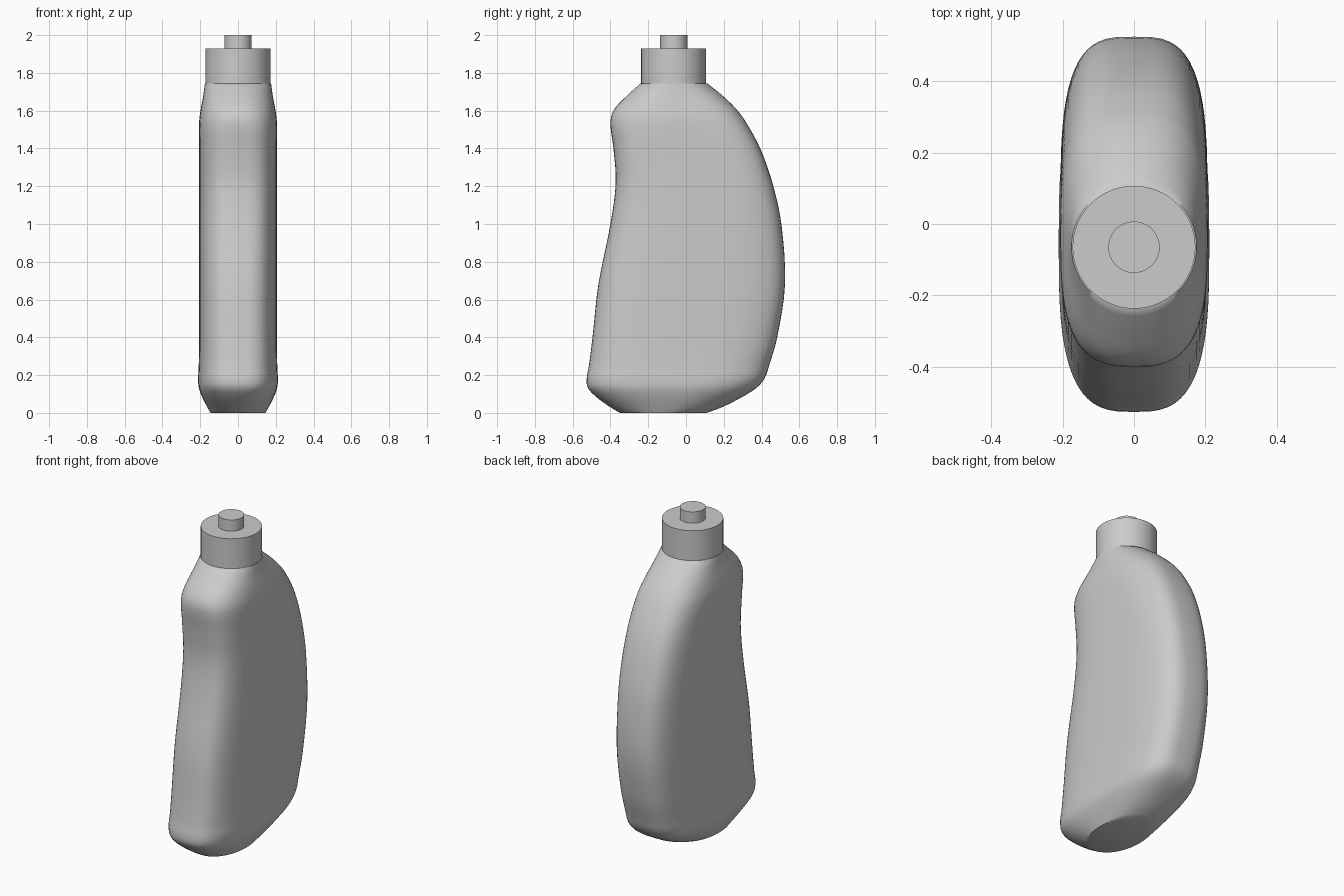
import bpy, bmesh
from math import cos, sin, tau, copysign, radians
from mathutils import Vector

cube = bpy.data.objects.get("Cube")
if cube:
    bpy.data.objects.remove(cube, do_unlink=True)

grey = bpy.data.materials.new("plain grey")
grey.use_nodes = True
colour = (0.6, 0.6, 0.6, 1)
grey.diffuse_color = colour
grey.node_tree.nodes["Principled BSDF"].inputs["Base Color"].default_value = colour

SIDES = 64
STEPS = 4
AXIS_Y = -0.065


def ring_points(z, front, back, half_width, power):
    """Rounded-rectangle cross-section; power 2 is a plain ellipse."""
    middle, half_depth = (front + back) / 2, (back - front) / 2
    points = []
    for i in range(SIDES):
        c, s = cos(tau * i / SIDES), sin(tau * i / SIDES)
        x = copysign(abs(c) ** (2 / power), c) * half_width
        y = copysign(abs(s) ** (2 / power), s) * half_depth
        points.append((x, middle + y, z))
    return points


def loft(name, sections, sharp_angle):
    bm = bmesh.new()
    rings = [[bm.verts.new(p) for p in ring_points(*s)] for s in sections]
    for low, high in zip(rings, rings[1:]):
        for i in range(SIDES):
            j = (i + 1) % SIDES
            bm.faces.new((low[i], low[j], high[j], high[i]))
    bm.faces.new(rings[0][::-1])
    bm.faces.new(rings[-1])
    mesh = bpy.data.meshes.new(name)
    bm.to_mesh(mesh)
    bm.free()
    mesh.materials.append(grey)
    obj = bpy.data.objects.new(name, mesh)
    bpy.context.collection.objects.link(obj)
    bpy.ops.object.select_all(action='DESELECT')
    obj.select_set(True)
    bpy.context.view_layer.objects.active = obj
    bpy.ops.object.shade_smooth_by_angle(angle=radians(sharp_angle))
    return obj


def smooth_path(keys):
    """Spline through the key sections, with slopes scaled to their spacing."""
    keys = [Vector(k) for k in keys]
    last = len(keys) - 1
    slopes = []
    for i in range(last + 1):
        a, b = keys[max(i - 1, 0)], keys[min(i + 1, last)]
        slopes.append((b - a) / (b[0] - a[0]))
    result = []
    for i in range(last):
        p, q = keys[i], keys[i + 1]
        gap = q[0] - p[0]
        m, n = slopes[i] * gap, slopes[i + 1] * gap
        for k in range(STEPS):
            t = k / STEPS
            u = 1 - t
            result.append(p * (u * u * (1 + 2 * t)) + m * (t * u * u)
                          + q * (t * t * (3 - 2 * t)) - n * (t * t * u))
    result.append(keys[last])
    return result


def cylinder(name, radius, bottom, top):
    return loft(name, [(z, AXIS_Y - radius, AXIS_Y + radius, radius, 2)
                       for z in (bottom, top)], 40)


# Bottle body: height, front, back, half width, squareness
bottle_sections = [
    (0, -0.35, 0.11, 0.145, 2.1),
    (0.03, -0.4, 0.19, 0.162, 2.3),
    (0.08, -0.47, 0.29, 0.188, 2.6),
    (0.13, -0.518, 0.37, 0.207, 2.9),
    (0.18, -0.526, 0.415, 0.211, 3.1),
    (0.25, -0.514, 0.44, 0.208, 3.2),
    (0.4, -0.495, 0.483, 0.206, 3.3),
    (0.68, -0.464, 0.524, 0.206, 3.3),
    (1, -0.4, 0.505, 0.206, 3.3),
    (1.22, -0.372, 0.457, 0.206, 3.3),
    (1.4, -0.384, 0.393, 0.206, 3.2),
    (1.54, -0.4, 0.317, 0.206, 2.9),
    (1.61, -0.378, 0.265, 0.197, 2.6),
    (1.68, -0.312, 0.193, 0.184, 2.3),
    (1.745, -0.24, 0.112, 0.175, 2),
]
loft("bottle_body", smooth_path(bottle_sections), 50)

# Cap and the nozzle on top of it
cylinder("cap", 0.172, 1.74, 1.93)
cylinder("nozzle", 0.072, 1.92, 2)
